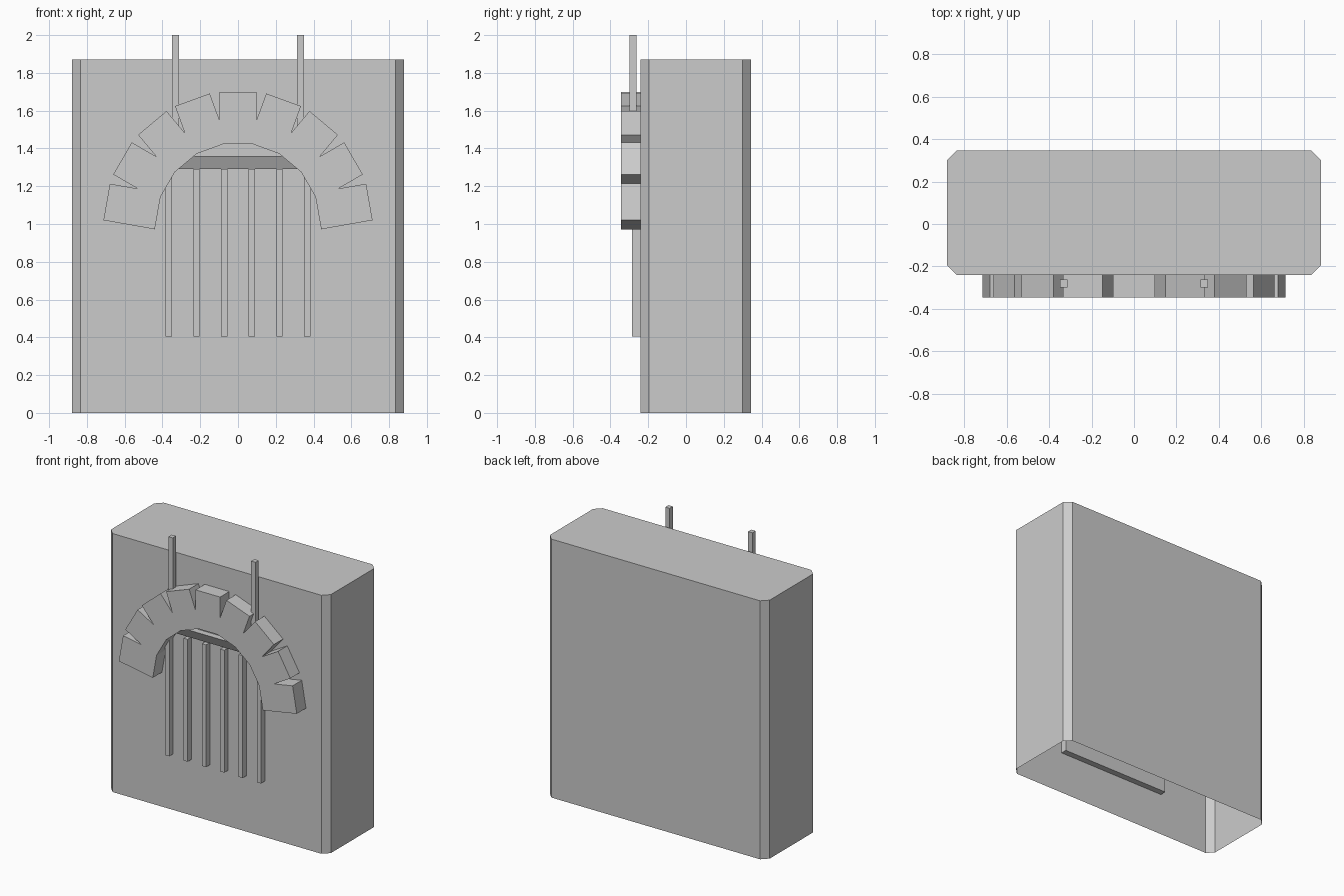
import bpy, bmesh, math
from mathutils import Matrix

if "Cube" in bpy.data.objects:
    bpy.data.objects.remove(bpy.data.objects["Cube"])


def prism(name, pts, to3d, depth, bottom=True):
    """Extrude a flat outline along a depth vector."""
    bm = bmesh.new()
    face = bm.faces.new([bm.verts.new(to3d(*p)) for p in pts])
    ext = bmesh.ops.extrude_face_region(bm, geom=[face], use_keep_orig=True)
    verts = [g for g in ext["geom"] if isinstance(g, bmesh.types.BMVert)]
    bmesh.ops.translate(bm, verts=verts, vec=depth)
    bmesh.ops.recalc_face_normals(bm, faces=bm.faces)
    if not bottom:
        bmesh.ops.delete(bm, geom=[face], context='FACES_ONLY')
    return finish(name, bm)


def finish(name, bm):
    me = bpy.data.meshes.new(name)
    bm.to_mesh(me)
    bm.free()
    ob = bpy.data.objects.new(name, me)
    bpy.context.collection.objects.link(ob)
    return ob


def box(name, x, y, z, rot=None):
    """Box from (min, max) ranges, optionally transformed."""
    bm = bmesh.new()
    size = [b - a for a, b in (x, y, z)]
    mid = [(a + b) / 2 for a, b in (x, y, z)]
    m = Matrix.Translation(mid) @ Matrix.Diagonal((*size, 1))
    bmesh.ops.create_cube(bm, size=1, matrix=(rot @ m) if rot else m)
    return finish(name, bm)


# Wall block: chamfered upright corners, open underneath
X, Y0, Y1, C = 0.88, -0.24, 0.345, 0.045
outline = [(-X + C, Y0), (X - C, Y0), (X, Y0 + C), (X, Y1 - C),
           (X - C, Y1), (-X + C, Y1), (-X, Y1 - C), (-X, Y0 + C)]
prism("wall_block", outline, lambda a, b: (a, b, 0), (0, 0, 1.87), bottom=False)

# Door panel set flush into the wall
box("door_panel", (-0.44, 0.44), (-0.24, -0.195), (0.31, 1.29))

# Sloped lintel above the bars
prism("lintel", [(-0.24, 1.29), (-0.25, 1.29), (-0.285, 1.36), (-0.24, 1.36)],
      lambda a, b: (-0.36, a, b), (0.72, 0, 0))

# Grille bars
for i in range(6):
    x = -0.367 + i * 0.1468
    box(f"grille_bar_{i + 1}", (x - 0.0165, x + 0.0165), (-0.285, -0.24), (0.405, 1.29))

# Arch of nine stones fanned round the opening
for i in range(9):
    turn = Matrix.Translation((0, 0, 0.994)) @ Matrix.Rotation(math.radians(-80 + 20 * i), 4, 'Y')
    box(f"arch_stone_{i + 1}", (-0.098, 0.098), (-0.345, -0.24), (0.43, 0.706), turn)

# Upright rods rising out of the arch
for name, s in (("left_rod", -1), ("right_rod", 1)):
    box(name, (s * 0.331 - 0.0175, s * 0.331 + 0.0175), (-0.298, -0.261), (1.46, 2.0))
